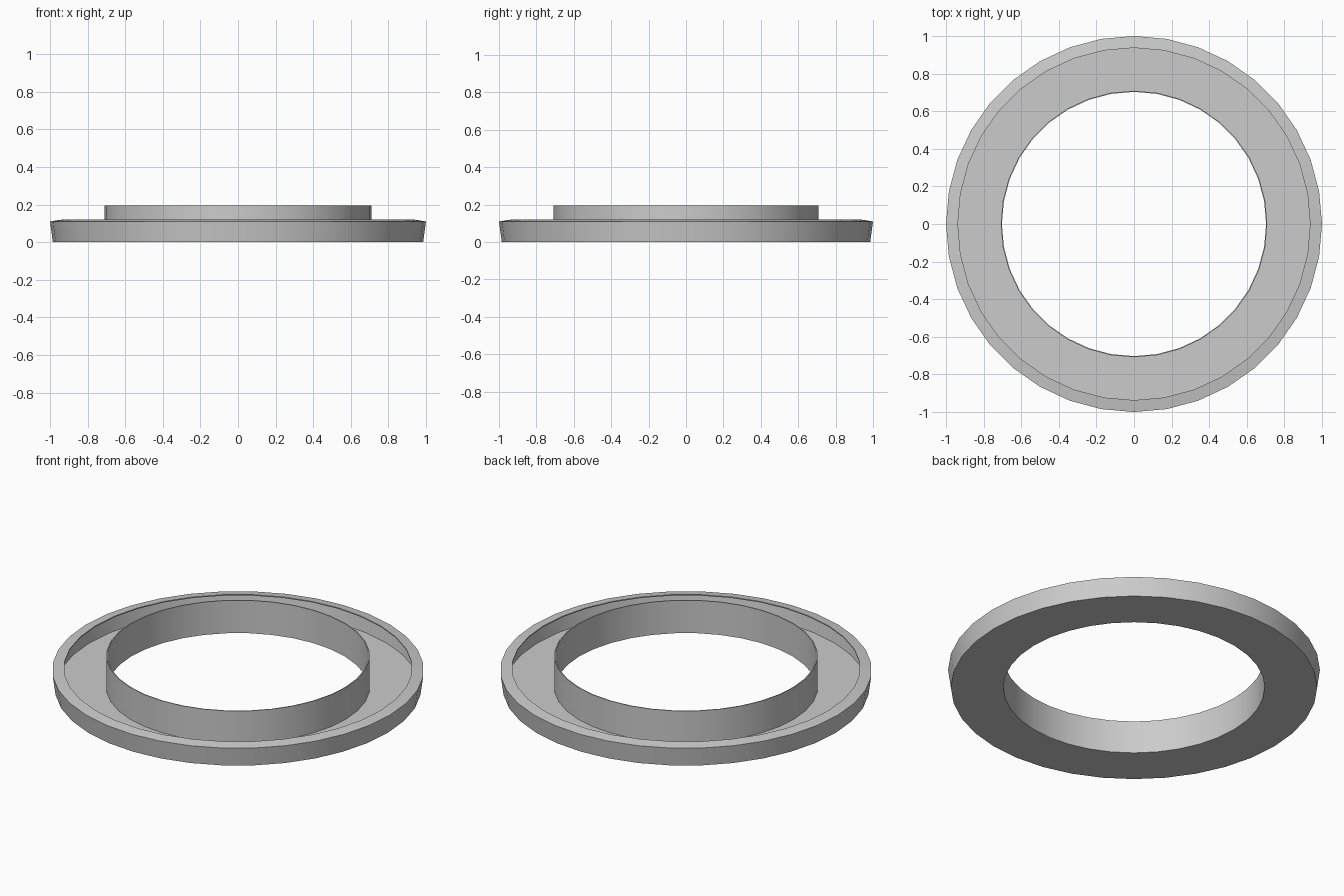
import bpy, bmesh, math

if "Cube" in bpy.data.objects:
    bpy.data.objects.remove(bpy.data.objects["Cube"])

SEGMENTS = 36


def lathe(name, profile):
    """Revolve a closed (radius, z) profile about the z axis."""
    bm = bmesh.new()
    rings = []
    for i in range(SEGMENTS):
        a = 2 * math.pi * i / SEGMENTS
        rings.append([bm.verts.new((r * math.cos(a), r * math.sin(a), z))
                      for r, z in profile])
    n = len(profile)
    for i in range(SEGMENTS):
        p, q = rings[i], rings[(i + 1) % SEGMENTS]
        for j in range(n):
            k = (j + 1) % n
            bm.faces.new((p[j], q[j], q[k], p[k]))
    bmesh.ops.recalc_face_normals(bm, faces=bm.faces)
    mesh = bpy.data.meshes.new(name)
    bm.to_mesh(mesh)
    bm.free()
    obj = bpy.data.objects.new(name, mesh)
    bpy.context.collection.objects.link(obj)
    bpy.ops.object.select_all(action='DESELECT')
    obj.select_set(True)
    bpy.context.view_layer.objects.active = obj
    bpy.ops.object.shade_smooth_by_angle(angle=math.radians(30))
    return obj


# Thin ring-shaped tray: tall inner collar, flat floor, low outer wall, inward lip
lathe("ring_tray", [
    (0.703, 0.195), (0.703, 0.0),        # inside of the collar
    (0.985, 0.0), (1.0, 0.11),           # underside and outer wall
    (0.937, 0.12), (0.937, 0.114),       # lip
    (0.992, 0.105), (0.978, 0.006),      # inside of the outer wall
    (0.709, 0.006), (0.709, 0.195),      # floor and outside of the collar
])
